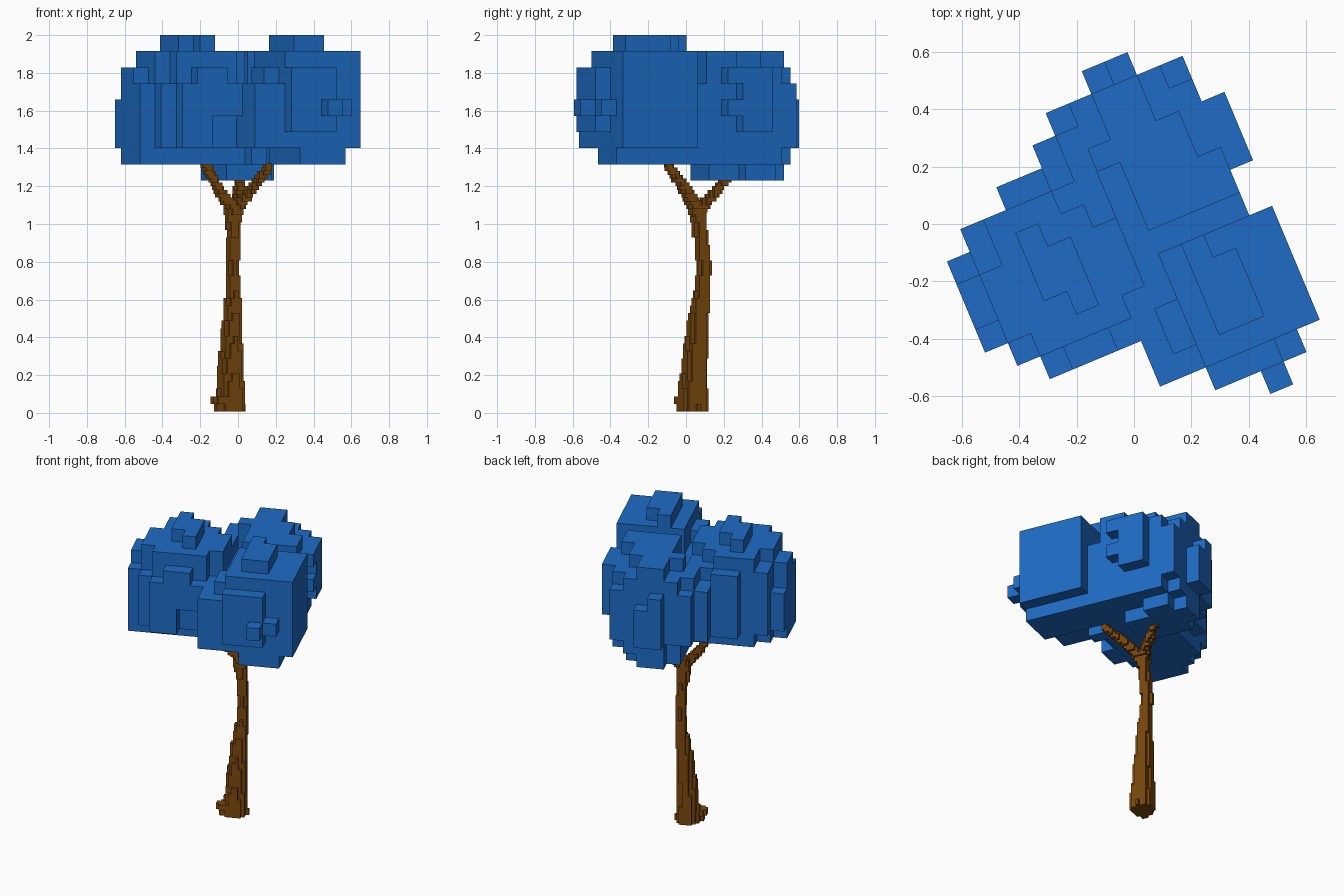
import bpy
import math
from itertools import product
from mathutils import Vector, Matrix

cube = bpy.data.objects.get("Cube")
if cube:
    bpy.data.objects.remove(cube, do_unlink=True)

TURN = Matrix.Rotation(math.radians(22.7), 4, 'Z')


def make_material(name, rgb):
    mat = bpy.data.materials.new(name)
    mat.use_nodes = True
    color = (*rgb, 1)
    mat.diffuse_color = color
    mat.node_tree.nodes["Principled BSDF"].inputs["Base Color"].default_value = color
    return mat


def block_object(name, cells, size, origin, mat):
    """Outer skin of a set of grid cells, as one flat-shaded mesh."""
    index, faces = {}, []
    for cell in cells:
        for axis, side in product(range(3), (0, 1)):
            step = [0, 0, 0]
            step[axis] = 2 * side - 1
            if tuple(c + s for c, s in zip(cell, step)) in cells:
                continue
            ring = ((0, 0), (1, 0), (1, 1), (0, 1))
            face = []
            for a, b in (ring if side else reversed(ring)):
                corner = list(cell)
                corner[axis] += side
                corner[(axis + 1) % 3] += a
                corner[(axis + 2) % 3] += b
                face.append(index.setdefault(tuple(corner), len(index)))
            faces.append(face)
    verts = [TURN @ Vector([o + c * s for o, c, s in zip(origin, k, size)]) for k in index]
    mesh = bpy.data.meshes.new(name)
    mesh.from_pydata(verts, [], faces)
    mesh.materials.append(mat)
    obj = bpy.data.objects.new(name, mesh)
    bpy.context.collection.objects.link(obj)
    return obj


def fill_boxes(boxes):
    """Cells inside boxes given as u range, v range, layer range."""
    cells = set()
    for u0, u1, v0, v1, z0, z1 in boxes:
        cells.update(product(range(u0, u1), range(v0, v1), range(z0, z1)))
    return cells


def fill_path(points, size):
    """Cells near a tapering path of (x, y, z, radius) points."""
    cells = set()
    back = TURN.inverted()
    for start, end in zip(points, points[1:]):
        for i in range(25):
            x, y, z, r = Vector(start).lerp(Vector(end), i / 24)
            centre = back @ Vector((x, y, z))
            spans = [range(math.floor((c - r) / s), math.ceil((c + r) / s))
                     for c, s in zip(centre, size)]
            for cell in product(*spans):
                mid = Vector([(c + 0.5) * s for c, s in zip(cell, size)])
                if cell[2] >= 0 and (mid - centre).length < r:
                    cells.add(cell)
    return cells


leaf_blue = make_material("leaf blue", (0.013, 0.15, 0.56))
bark_brown = make_material("bark brown", (0.192, 0.064, 0.004))

# Canopy: three blocky leaf clumps merged into one skin
left_clump = [
    (2, 6, 5, 10, 2, 8), (2, 5, 10, 11, 2, 8), (5, 7, 9, 11, 2, 7),
    (6, 7, 6, 9, 2, 8), (1, 7, 6, 10, 1, 2), (2, 7, 10, 11, 1, 2),
    (1, 2, 6, 9, 2, 8), (1, 2, 9, 11, 2, 7), (1, 2, 5, 6, 2, 6),
    (0, 1, 6, 7, 1, 6), (0, 1, 7, 9, 1, 7), (0, 1, 9, 10, 2, 5),
    (2, 4, 4, 5, 2, 6), (3, 5, 4, 5, 4, 7), (5, 6, 4, 5, 4, 6),
    (3, 5, 11, 12, 2, 7),
    (3, 4, 7, 10, 8, 9), (4, 5, 6, 9, 8, 9),
]
right_clump = [
    (8, 13, 2, 7, 2, 8), (9, 12, 2, 7, 1, 2),
    (6, 8, 2, 3, 2, 6), (7, 8, 3, 5, 2, 7), (6, 7, 3, 6, 2, 6),
    (8, 11, 1, 2, 3, 7), (11, 12, 1, 2, 4, 5), (10, 11, 0, 1, 4, 5),
    (9, 11, 3, 6, 8, 9), (9, 10, 6, 7, 8, 9),
]
back_clump = [
    (8, 12, 8, 10, 1, 8), (8, 12, 10, 13, 1, 7), (8, 10, 10, 14, 1, 8),
    (10, 11, 10, 12, 7, 8), (7, 8, 11, 12, 6, 8), (10, 11, 12, 14, 1, 7),
    (11, 12, 9, 14, 2, 6), (6, 8, 11, 13, 2, 7), (7, 8, 13, 14, 2, 7),
    (6, 7, 13, 14, 2, 6), (5, 6, 11, 13, 2, 6),
    (12, 13, 10, 12, 3, 7), (12, 13, 9, 10, 6, 7), (12, 13, 9, 10, 4, 5),
    (8, 9, 14, 15, 2, 6), (9, 10, 14, 15, 2, 5),
    (7, 10, 9, 13, 0, 1), (8, 10, 13, 14, 0, 1), (10, 11, 11, 13, 0, 1),
]
# Lower seams where the clumps meet
valleys = [(7, 8, 5, 13, 1, 6), (8, 12, 7, 8, 1, 6)]
block_object("canopy", fill_boxes(left_clump + right_clump + back_clump + valleys),
             (0.0862, 0.0861, 0.0856), (-0.652, -0.73, 1.23), leaf_blue)

# Trunk: tapering, leaning, with a small root knot
trunk_size = (0.02, 0.02, 0.04)
trunk = fill_path([(-0.04, 0.035, 0.02, 0.074), (-0.04, 0.04, 0.2, 0.064),
                   (-0.035, 0.055, 0.4, 0.052), (-0.025, 0.08, 0.6, 0.039),
                   (-0.028, 0.098, 0.76, 0.031), (-0.026, 0.07, 0.97, 0.034),
                   (-0.02, 0.06, 1.08, 0.045)], trunk_size)
trunk |= fill_path([(-0.07, 0, 0.05, 0.05), (-0.1, -0.02, 0.05, 0.036)], trunk_size)
block_object("trunk", trunk, trunk_size, (0, 0, 0.008), bark_brown)

# Branches reaching into each clump
fork = (-0.02, 0.06, 1.07, 0.035)
branches = {
    "left_branch": [(-0.09, 0.0, 1.16, 0.026), (-0.18, -0.1, 1.33, 0.022)],
    "right_branch": [(0.06, 0.01, 1.17, 0.026), (0.16, -0.09, 1.3, 0.022)],
    "back_branch": [(0.0, 0.13, 1.14, 0.026), (0.01, 0.22, 1.25, 0.022)],
}
for name, path in branches.items():
    size = (0.018, 0.018, 0.02)
    block_object(name, fill_path([fork] + path, size), size, (0, 0, 0), bark_brown)
